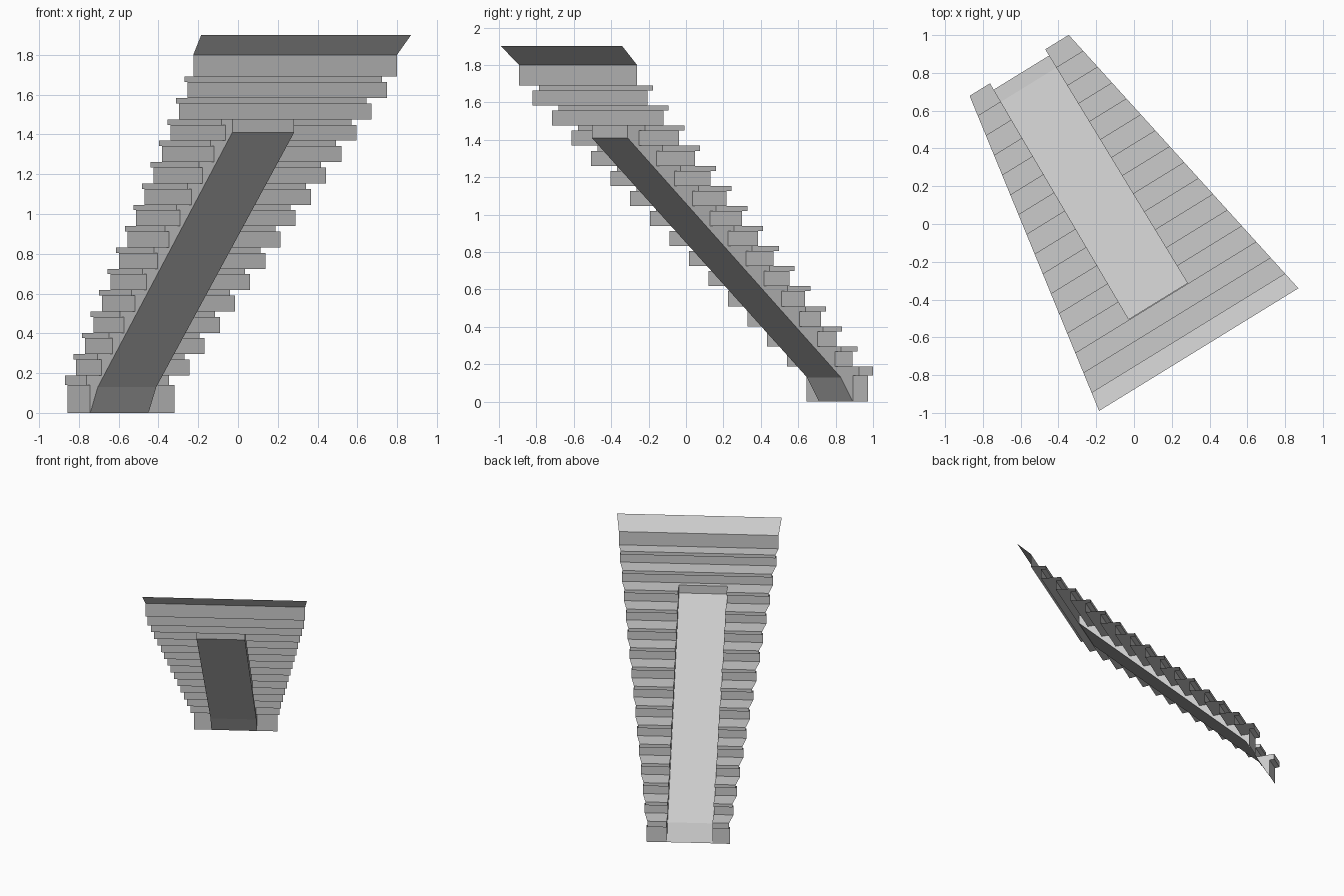
import bpy
import math
from mathutils import Matrix

cube = bpy.data.objects.get("Cube")
if cube:
    bpy.data.objects.remove(cube, do_unlink=True)

stone = bpy.data.materials.new("grey stone")
stone.use_nodes = True
GREY = (0.6, 0.6, 0.6, 1)
stone.diffuse_color = GREY
stone.node_tree.nodes["Principled BSDF"].inputs["Base Color"].default_value = GREY

# The flight is laid out straight (s across, t downhill), then turned into place
TURN = Matrix.Rotation(math.radians(31.6), 4, "Z")

STEPS, PITCH, RISE = 15, 0.1117, 0.1073
FIRST_NOSE, FIRST_RISER, FIRST_Z = -0.53, -0.567, 1.69
SLOT_T = -0.414


def outer_left(t):
    return -0.676 + 0.163 * (t + 0.746)


def outer_right(t):
    return 0.563 - 0.187 * (t + 0.746)


def slot_left(t):
    return -0.288 + 0.02 * (t - SLOT_T)


def slot_right(t):
    return 0.077 + 0.005 * (t - SLOT_T)


def make(name, verts, faces):
    mesh = bpy.data.meshes.new(name)
    mesh.from_pydata([TURN @ Matrix.Translation(v).to_translation() for v in verts], [], faces)
    mesh.materials.append(stone)
    obj = bpy.data.objects.new(name, mesh)
    bpy.context.collection.objects.link(obj)


def sheet(name, profile, left, right):
    """Sweep a (t, z) profile between two edge lines."""
    verts = [(edge(t), t, z) for t, z in profile for edge in (left, right)]
    faces = [(i, i + 1, i + 3, i + 2) for i in range(0, len(verts) - 2, 2)]
    make(name, verts, faces)


def wall(name, outline, edge):
    make(name, [(edge(t), t, z) for t, z in outline], [range(len(outline))])


def steps(first, last):
    """Nosing, lip underside and riser of each step."""
    points = []
    for k in range(first, last):
        z = FIRST_Z - RISE * k
        end = k == STEPS - 1
        nose, riser = FIRST_NOSE + PITCH * k, FIRST_RISER + PITCH * k
        under = z - (0.047 if end else 0.027)
        points += [(nose, z), (nose, under), (riser, under), (riser, 0 if end else z - RISE)]
    return points


# Sloping top slab and the full-width upper steps
slot_start = (SLOT_T, FIRST_Z - 2 * RISE)
upper = [(-0.746, 1.9), (-0.642, 1.8), (-0.642, FIRST_Z)] + steps(0, 2) + [slot_start]
sheet("upper_steps", upper, outer_left, outer_right)

# Lower steps on either side of the ramp
lower = [slot_start] + steps(2, STEPS)
sheet("left_side_steps", lower, slot_right, outer_right)
sheet("right_side_steps", lower, outer_left, slot_left)

# Ramp sunk between the steps, with a short drop at its head and a steeper foot
ramp = [slot_start, (SLOT_T, 1.41), (0.92, 0.13), (0.995, 0)]
sheet("ramp", ramp, slot_left, slot_right)

# Walls closing the gap between ramp and steps
wall("left_ramp_wall", lower + ramp[:0:-1], slot_right)
wall("right_ramp_wall", (lower + ramp[:0:-1])[::-1], slot_left)
